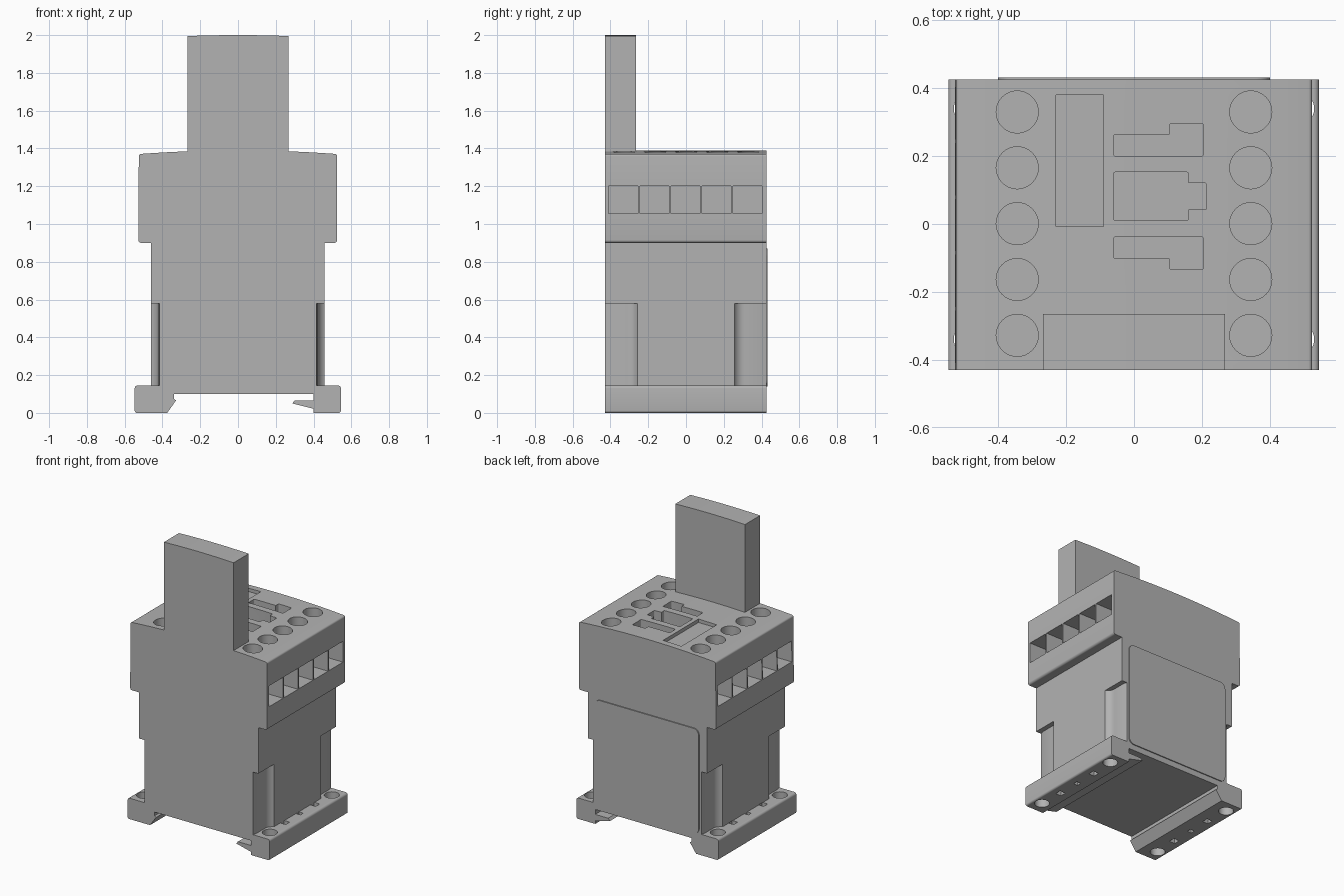
import bpy, bmesh, math
from mathutils import Vector, Matrix

cube = bpy.data.objects.get("Cube")
if cube:
    bpy.data.objects.remove(cube, do_unlink=True)

GREY = (0.45, 0.45, 0.45, 1)
mat = bpy.data.materials.new("housing grey")
mat.use_nodes = True
mat.diffuse_color = GREY
bsdf = next(n for n in mat.node_tree.nodes if n.type == 'BSDF_PRINCIPLED')
bsdf.inputs["Base Color"].default_value = GREY
bsdf.inputs["Roughness"].default_value = 0.6

FRONT, BACK = -0.43, 0.425
TOP_RADIUS = 7.0


def fillet(points, steps=4):
    """Round the corners of a polygon; each point is (u, v) or (u, v, radius)."""
    out = []
    for i, p in enumerate(points):
        c = Vector(p[:2])
        if len(p) == 2:
            out.append(c)
            continue
        a = (Vector(points[i - 1][:2]) - c).normalized()
        b = (Vector(points[(i + 1) % len(points)][:2]) - c).normalized()
        half = a.angle(b) / 2
        start, end = c + a * p[2] / math.tan(half), c + b * p[2] / math.tan(half)
        centre = c + (a + b).normalized() * p[2] / math.sin(half)
        for k in range(steps + 1):
            d = (start - centre).lerp(end - centre, k / steps).normalized()
            out.append(centre + d * p[2])
    return out


def prism(bm, outline, lo, hi, axis):
    """Extrude an outline between two levels along y or z."""
    place = (lambda u, v, w: (u, w, v)) if axis == 'y' else (lambda u, v, w: (u, v, w))
    bottom = [bm.verts.new(place(p[0], p[1], lo)) for p in outline]
    top = [bm.verts.new(place(p[0], p[1], hi)) for p in outline]
    n = len(outline)
    faces = [bm.faces.new(bottom), bm.faces.new(top)]
    for i in range(n):
        j = (i + 1) % n
        faces.append(bm.faces.new((bottom[i], bottom[j], top[j], top[i])))
    bmesh.ops.recalc_face_normals(bm, faces=faces)


def box(bm, x0, x1, y0, y1, z0, z1):
    prism(bm, [(x0, y0), (x1, y0), (x1, y1), (x0, y1)], z0, z1, 'z')


def cylinder(bm, x, y, radius, z0, z1):
    bmesh.ops.create_cone(bm, cap_ends=True, segments=32, radius1=radius, radius2=radius,
                          depth=z1 - z0, matrix=Matrix.Translation((x, y, (z0 + z1) / 2)))


def make(name, bm):
    mesh = bpy.data.meshes.new(name)
    bm.to_mesh(mesh)
    bm.free()
    mesh.materials.append(mat)
    obj = bpy.data.objects.new(name, mesh)
    bpy.context.collection.objects.link(obj)
    return obj


def activate(obj):
    bpy.ops.object.select_all(action='DESELECT')
    obj.select_set(True)
    bpy.context.view_layer.objects.active = obj


def smooth(obj):
    activate(obj)
    bpy.ops.object.shade_smooth_by_angle(angle=math.radians(30))


def cut(obj, bm):
    """Subtract the solids in bm from an object."""
    cutter = make("cutter", bm)
    cutter.hide_render = True
    activate(obj)
    mod = obj.modifiers.new("cut", 'BOOLEAN')
    mod.operation, mod.solver, mod.object = 'DIFFERENCE', 'EXACT', cutter
    bpy.ops.object.modifier_apply(modifier=mod.name)
    bpy.data.objects.remove(cutter, do_unlink=True)


def crown(half, peak, count=12):
    """Points of the gently arched top, from +x to -x."""
    xs = [half - 2 * half * i / count for i in range(count + 1)]
    return [(x, peak - x * x / (2 * TOP_RADIUS)) for x in xs]


# Housing: terminal block, body, feet, rail beak and rail hook in one profile
arch = crown(0.525, 1.39)
arch = [(*arch[0], 0.012)] + arch[1:-1] + [(*arch[-1], 0.012)]
profile = [(-0.547, 0, 0.012), (-0.375, 0), (-0.328, 0.066), (-0.34, 0.075), (-0.34, 0.1),
           (0.4, 0.1), (0.4, 0.066), (0.3, 0.066), (0.287, 0.05), (0.4, 0.022),
           (0.4, 0), (0.545, 0, 0.012), (0.545, 0.145, 0.015), (0.457, 0.145),
           (0.457, 0.9), (0.525, 0.9, 0.015)]
profile += arch
profile += [(-0.528, 0.9, 0.015), (-0.46, 0.9), (-0.46, 0.145), (-0.547, 0.145, 0.015)]
bm = bmesh.new()
prism(bm, fillet(profile), FRONT, BACK, 'y')
housing = make("housing", bm)

# Corner recesses that give access to the mounting holes
bm = bmesh.new()
floor, edge, radius = 0.423, 0.25, 0.06
bend = [(floor + radius * (1 - math.cos(t)), edge + radius * (1 - math.sin(t)))
        for t in [math.radians(10 * k) for k in range(8)]]
lip = [(floor, 0.405), (floor - 0.006, 0.42), (floor - 0.01, 0.5)]
recess = lip[::-1] + bend + [(0.5, bend[-1][1]), (0.5, 0.5)]
for sx in (-1, 1):
    for sy in (-1, 1):
        prism(bm, [(sx * x, sy * y) for x, y in recess], 0.145, 0.58, 'z')
cut(housing, bm)

# Foot holes: round screw holes near the ends, square slots between
bm = bmesh.new()
for sx in (-1, 1):
    for y in (-0.34, 0.34):
        cylinder(bm, sx * 0.483, y, 0.048, -0.1, 0.2)
    for y, h in ((-0.165, 0.022), (0, 0.016), (0.165, 0.022)):
        box(bm, sx * 0.475 - h, sx * 0.475 + h, y - h, y + h, -0.1, 0.146)
cut(housing, bm)

# Wire entries on both sides and screw wells in the top
bm = bmesh.new()
for i in range(5):
    y = -0.332 + 0.1645 * i
    for sx in (-1, 1):
        x0, x1 = sorted((sx * 0.38, sx * 0.7))
        box(bm, x0, x1, y - 0.077, y + 0.077, 1.055, 1.2)
        cylinder(bm, sx * 0.344, y + 0.004, 0.062, 1.26, 1.5)
cut(housing, bm)

# Top pockets: shallow label field, two mirrored stepped slots, actuator slot
bm = bmesh.new()
box(bm, -0.23, -0.09, -0.008, 0.38, 1.365, 1.5)
slot = [(-0.06, 0.2, 0.006), (0.205, 0.2, 0.006), (0.205, 0.296, 0.006),
        (0.105, 0.296, 0.006), (0.105, 0.264), (-0.06, 0.264, 0.006)]
prism(bm, fillet(slot), 1.3, 1.5, 'z')
mirrored = [(p[0], 0.162 - p[1], *p[2:]) for p in slot]
prism(bm, fillet(mirrored), 1.3, 1.5, 'z')
middle = [(-0.06, 0.01, 0.006), (0.16, 0.01, 0.006), (0.16, 0.042), (0.214, 0.042, 0.006),
          (0.214, 0.121, 0.006), (0.16, 0.121), (0.16, 0.153, 0.006), (-0.06, 0.153, 0.006)]
prism(bm, fillet(middle), 1.3, 1.5, 'z')
cut(housing, bm)
smooth(housing)

# Upright tab at the front of the top
bm = bmesh.new()
prism(bm, [(-0.268, 1.384)] + [(0.268, 1.384)] + crown(0.268, 2.0), FRONT, -0.265, 'y')
smooth(make("upright_tab", bm))

# Raised panel on the back
bm = bmesh.new()
panel = [(-0.4, 0.14, 0.04), (0.4, 0.14, 0.04), (0.4, 0.87, 0.04), (-0.4, 0.87, 0.04)]
prism(bm, fillet(panel), BACK - 0.003, BACK + 0.007, 'y')
smooth(make("back_panel", bm))
